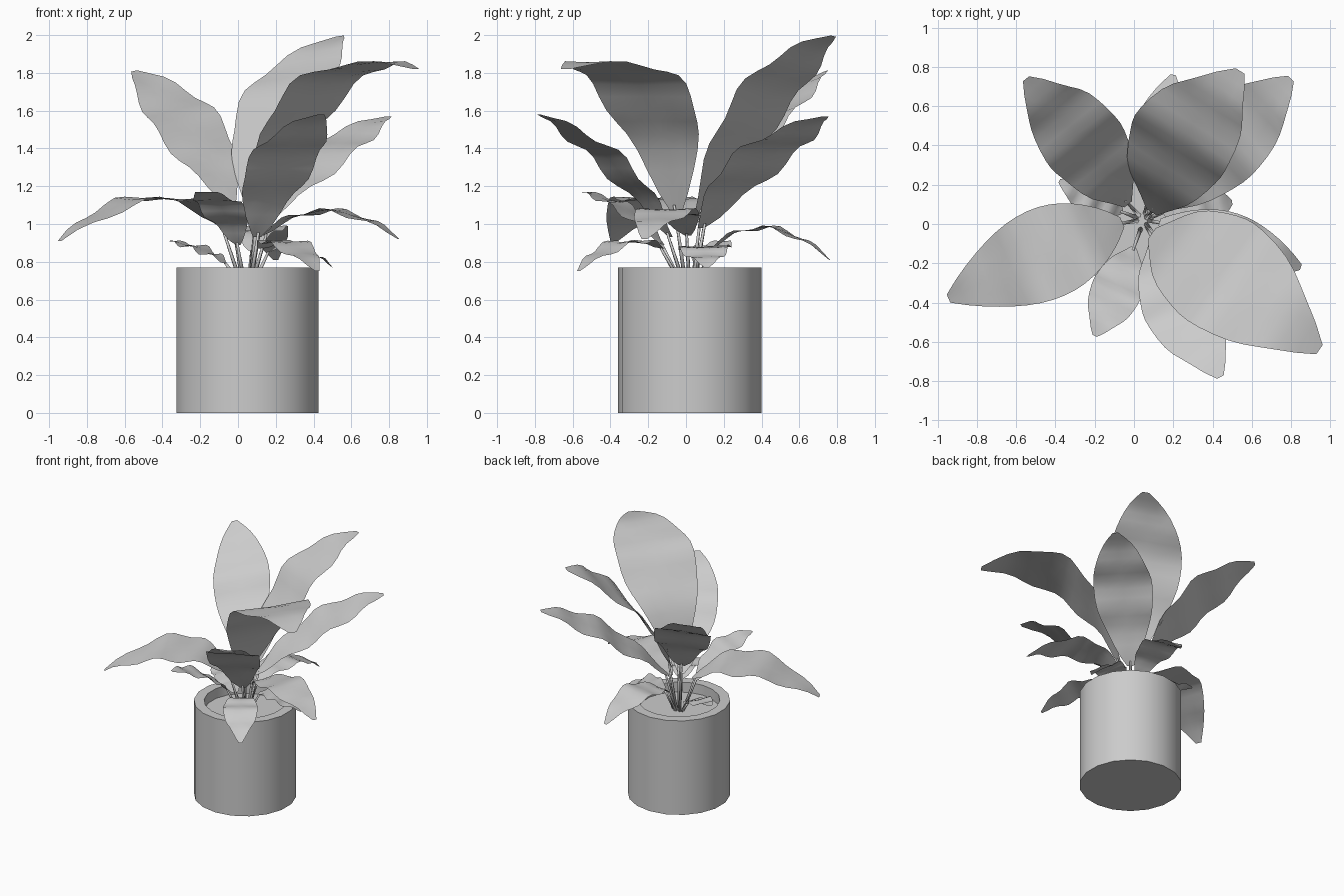
import bpy, bmesh, math
from mathutils import Vector

if "Cube" in bpy.data.objects:
    bpy.data.objects.remove(bpy.data.objects["Cube"])

CENTER = Vector((0.05, 0.02, 0.0))


def make_object(name, bm, smooth=True):
    mesh = bpy.data.meshes.new(name)
    bm.to_mesh(mesh)
    bm.free()
    ob = bpy.data.objects.new(name, mesh)
    bpy.context.collection.objects.link(ob)
    if smooth:
        for p in mesh.polygons:
            p.use_smooth = True
    return ob


def lathe(name, profile, sides=18):
    # revolve (radius, height) pairs; cap both ends
    bm = bmesh.new()
    rings = []
    for r, z in profile:
        angles = [math.pi / 2 + 2 * math.pi * i / sides for i in range(sides)]
        rings.append([bm.verts.new((CENTER.x + r * math.cos(a), CENTER.y + r * math.sin(a), z))
                      for a in angles])
    for a, b in zip(rings, rings[1:]):
        for i in range(sides):
            j = (i + 1) % sides
            bm.faces.new((a[i], a[j], b[j], b[i]))
    bm.faces.new(list(reversed(rings[0])))
    bm.faces.new(rings[-1])
    ob = make_object(name, bm, False)
    bpy.context.view_layer.objects.active = ob
    ob.select_set(True)
    bpy.ops.object.shade_smooth_by_angle(angle=math.radians(35))
    ob.select_set(False)


def quad(a, m, b, t):
    # parabola running through a, m (halfway) and b
    c = 2 * m - (a + b) / 2
    return a * (1 - t) ** 2 + c * 2 * t * (1 - t) + b * t * t


def blade(name, base, mid, tip, half, roll, phase, rows=16, cols=4):
    # rippled leaf sheet; roll lowers its left edge
    bm = bmesh.new()
    flat = Vector((tip.x - base.x, tip.y - base.y, 0)).normalized()
    side = Vector((-flat.y, flat.x, -roll))
    up = side.cross(tip - base).normalized()
    if up.z < 0:
        up = -up
    amp = 0.02 * min(1, max(half / 0.2, 0.8))
    grid = []
    for i in range(rows + 1):
        t = i / rows
        w = half * math.sin(math.pi * (0.025 + 0.955 * t)) ** 0.85
        p = quad(base, mid, tip, t)
        ripple = amp * math.sin(t * 6 * math.pi + phase) * math.sin(math.pi * t) ** 0.5
        row = []
        for k in range(cols + 1):
            s = 2 * k / cols - 1
            row.append(bm.verts.new(p + side * (s * w) + up * ripple * (0.4 + 0.6 * abs(s))))
        grid.append(row)
    for r0, r1 in zip(grid, grid[1:]):
        for k in range(cols):
            bm.faces.new((r0[k], r1[k], r1[k + 1], r0[k + 1]))
    bmesh.ops.recalc_face_normals(bm, faces=bm.faces)
    if sum(f.normal.z for f in bm.faces) < 0:
        bmesh.ops.reverse_faces(bm, faces=bm.faces)
    make_object(name, bm)


def stem(name, base, mid):
    # slender tapered tube from the soil to the blade
    start = Vector((CENTER.x + 0.3 * (base.x - CENTER.x),
                    CENTER.y + 0.3 * (base.y - CENTER.y), 0.68))
    end = base.lerp(mid, 0.06)
    bm = bmesh.new()
    axis = end - start
    rot = axis.to_track_quat('Z', 'Y').to_matrix().to_4x4()
    rot.translation = (start + end) / 2
    bmesh.ops.create_cone(bm, cap_ends=True, segments=5, radius1=0.012, radius2=0.007,
                          depth=axis.length, matrix=rot)
    make_object(name, bm)


# pot and soil
lathe("pot", [(0.381, 0), (0.381, 0.77), (0.305, 0.77), (0.305, 0.66)])
lathe("soil", [(0.303, 0.67), (0.303, 0.69)])

# leaves: name, blade base, middle of blade, tip, half width, roll, ripple phase
LEAVES = [
    ("leaf_back_left", (-0.03, 0.10, 1.10), (-0.26, 0.42, 1.52), (-0.55, 0.74, 1.81), 0.21, 0.2, -2.3),
    ("leaf_back_right", (0.10, 0.08, 0.98), (0.45, 0.41, 1.36), (0.80, 0.74, 1.57), 0.22, 0, -2.3),
    ("leaf_back_tall", (0.09, 0.06, 1.04), (0.24, 0.42, 1.67), (0.54, 0.78, 1.995), 0.27, 0.12, -2.3),
    ("leaf_front_right_large", (0.09, -0.05, 1.06), (0.45, -0.25, 1.73), (0.945, -0.64, 1.82), 0.30, 0, -2.3),
    ("leaf_front", (0.10, -0.08, 0.93), (0.24, -0.41, 1.34), (0.44, -0.78, 1.58), 0.20, 0, -2.3),
    ("leaf_left", (-0.06, 0.01, 0.97), (-0.45, -0.15, 1.14), (-0.945, -0.38, 0.91), 0.235, 0, -3.7),
    ("leaf_front_left_small", (0.00, -0.12, 0.89), (-0.09, -0.34, 1.09), (-0.20, -0.57, 1.17), 0.13, 0, -2.3),
    ("leaf_right", (0.13, 0.01, 0.94), (0.48, -0.10, 1.07), (0.85, -0.22, 0.92), 0.16, 0, -2.1),
    ("leaf_back_low", (0.07, 0.12, 0.86), (0.12, 0.43, 0.98), (0.20, 0.76, 0.81), 0.14, 0, -2.3),
    ("leaf_left_small", (-0.06, 0.06, 0.79), (-0.20, 0.13, 0.87), (-0.38, 0.22, 0.91), 0.10, 0, -2.3),
    ("leaf_front_low", (0.12, -0.12, 0.87), (0.26, -0.34, 0.90), (0.42, -0.57, 0.75), 0.13, 0, -2.3),
    ("leaf_right_small", (0.15, 0.06, 0.85), (0.32, 0.09, 0.87), (0.50, 0.11, 0.77), 0.13, 0, -2.3),
]
for n, (name, b, m, t, half, roll, phase) in enumerate(LEAVES):
    b, m, t = Vector(b), Vector(m), Vector(t)
    blade(name, b, m, t, half, roll, phase)
    stem(name.replace("leaf", "stem"), b, m)
